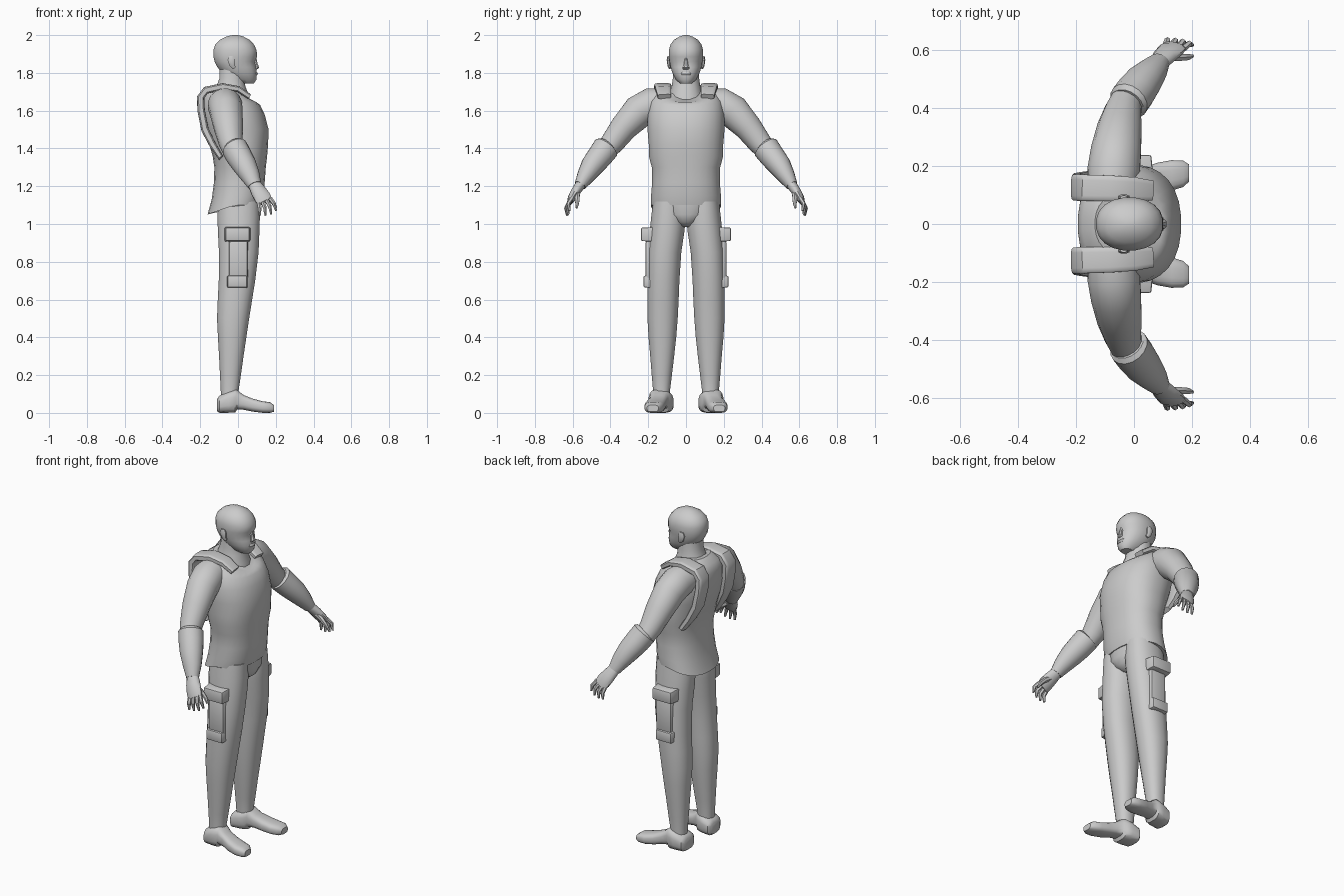
import bpy, bmesh, math
from mathutils import Vector

GREY = bpy.data.materials.new("plain_grey")
GREY.diffuse_color = (0.6, 0.6, 0.6, 1)


def finish(name, bm, mirror=False, angle=40):
    bmesh.ops.recalc_face_normals(bm, faces=bm.faces[:])
    me = bpy.data.meshes.new(name)
    bm.to_mesh(me)
    bm.free()
    me.materials.append(GREY)
    ob = bpy.data.objects.new(name, me)
    bpy.context.collection.objects.link(ob)
    bpy.ops.object.select_all(action='DESELECT')
    ob.select_set(True)
    bpy.context.view_layer.objects.active = ob
    bpy.ops.object.shade_smooth_by_angle(angle=math.radians(angle))
    if mirror:
        m = ob.modifiers.new("mirror", 'MIRROR')
        m.use_axis = (False, True, False)
    return ob


def skin(bm, loops):
    """Join closed loops of points into a capped tube."""
    rings = [[bm.verts.new(p) for p in lp] for lp in loops]
    n = len(rings[0])
    for a, b in zip(rings, rings[1:]):
        for i in range(n):
            j = (i + 1) % n
            bm.faces.new((a[i], a[j], b[j], b[i]))
    bm.faces.new(rings[0][::-1])
    bm.faces.new(rings[-1])


def unit_ring(n, power):
    """Rounded-square outline: power 2 is a circle, more is boxier."""
    e = 2 / power
    out = []
    for i in range(n):
        t = 2 * math.pi * (i + 0.5) / n
        c, s = math.cos(t), math.sin(t)
        out.append((math.copysign(abs(c) ** e, c), math.copysign(abs(s) ** e, s)))
    return out


def stack(name, rows, n=20, power=2.2, mirror=False):
    """Rows of (z, x_back, x_front, y_min, y_max, front_drop, back_drop)."""
    bm = bmesh.new()
    loops = []
    for z, xb, xf, y0, y1, fd, bd in rows:
        loops.append([((xb + xf) / 2 + c * (xf - xb) / 2,
                       (y0 + y1) / 2 + s * (y1 - y0) / 2,
                       z - fd * max(c, 0) - bd * max(-c, 0))
                      for c, s in unit_ring(n, power)])
    skin(bm, loops)
    return finish(name, bm, mirror)


def centred(rows):
    """Rows of (z, x_back, x_front, half_width[, front_drop, back_drop])."""
    return [(r[0], r[1], r[2], -r[3], r[3], *(r[4:] or (0, 0))) for r in rows]


def sweep(bm, pts, n=12, power=2, ref=(1, 0, 0)):
    """Tube along points of (x, y, z, width along ref, thickness)."""
    ps = [Vector(p[:3]) for p in pts]
    ref = Vector(ref)
    loops = []
    for i, p in enumerate(ps):
        t = (ps[min(i + 1, len(ps) - 1)] - ps[max(i - 1, 0)]).normalized()
        u = (ref - ref.dot(t) * t).normalized()
        v = t.cross(u)
        loops.append([p + u * c * pts[i][3] + v * s * pts[i][4]
                      for c, s in unit_ring(n, power)])
    skin(bm, loops)


def tube(name, pts, n=12, power=2, ref=(1, 0, 0), mirror=True):
    bm = bmesh.new()
    sweep(bm, pts, n, power, ref)
    return finish(name, bm, mirror)


# Head, with the brow standing out over the eyes
stack("head", centred([
    (1.745, 0.0, 0.085, 0.032), (1.765, -0.05, 0.099, 0.055),
    (1.80, -0.085, 0.100, 0.073), (1.83, -0.11, 0.097, 0.082),
    (1.86, -0.125, 0.089, 0.088), (1.885, -0.131, 0.102, 0.091),
    (1.92, -0.132, 0.100, 0.092), (1.95, -0.122, 0.086, 0.083),
    (1.975, -0.096, 0.062, 0.064), (1.993, -0.06, 0.028, 0.034),
    (2.0, -0.03, 0.0, 0.01)]))
stack("nose", centred([(1.818, 0.08, 0.100, 0.018), (1.828, 0.08, 0.114, 0.019),
                       (1.85, 0.08, 0.104, 0.011), (1.88, 0.08, 0.098, 0.008)]), n=8)
stack("lips", centred([(1.785, 0.08, 0.100, 0.026), (1.795, 0.08, 0.106, 0.028),
                       (1.806, 0.08, 0.101, 0.022)]), n=10)
tube("ear", [(-0.02, 0.086, 1.825, 0.010, 0.006), (-0.03, 0.090, 1.84, 0.015, 0.009),
             (-0.035, 0.093, 1.87, 0.022, 0.010), (-0.035, 0.092, 1.89, 0.012, 0.006)], n=8)
stack("neck", centred([(1.60, -0.13, 0.07, 0.10), (1.68, -0.13, 0.06, 0.09),
                       (1.73, -0.115, 0.040, 0.077), (1.77, -0.10, 0.035, 0.071),
                       (1.83, -0.10, 0.035, 0.068)]), n=16)

# Shirt: hem dips at the back, collar dips at the front
stack("shirt", centred([
    (1.10, -0.162, 0.125, 0.187, 0.0, 0.05), (1.15, -0.140, 0.137, 0.186, 0, 0.02),
    (1.22, -0.128, 0.142, 0.180), (1.30, -0.126, 0.148, 0.182),
    (1.36, -0.135, 0.155, 0.198), (1.42, -0.152, 0.160, 0.198),
    (1.50, -0.178, 0.163, 0.205), (1.58, -0.194, 0.142, 0.205),
    (1.66, -0.194, 0.118, 0.190, 0.03, 0), (1.705, -0.178, 0.098, 0.158, 0.06, 0),
    (1.735, -0.135, 0.080, 0.108, 0.09, 0)]), n=28, power=2.3)

# Raised straps over the shoulders and down the back
tube("shoulder_strap", [
    (0.06, 0.115, 1.675, 0.035, 0.014), (0.0, 0.12, 1.715, 0.042, 0.016),
    (-0.08, 0.123, 1.728, 0.045, 0.018), (-0.17, 0.125, 1.708, 0.046, 0.020),
    (-0.198, 0.126, 1.67, 0.046, 0.020), (-0.195, 0.13, 1.60, 0.046, 0.020),
    (-0.175, 0.135, 1.50, 0.045, 0.020), (-0.135, 0.145, 1.42, 0.040, 0.018),
    (-0.09, 0.16, 1.35, 0.030, 0.014)], power=5, ref=(0, 1, 0))

# Pelvis and trouser legs
stack("pelvis", centred([(0.985, -0.05, 0.07, 0.03), (1.01, -0.09, 0.105, 0.075),
                         (1.05, -0.105, 0.122, 0.13), (1.14, -0.11, 0.12, 0.17)]))
stack("trouser_leg", [r + (0, 0) for r in (
    (1.12, -0.105, 0.115, 0.010, 0.175), (1.04, -0.110, 0.117, 0.003, 0.185),
    (0.97, -0.108, 0.115, 0.006, 0.192), (0.85, -0.102, 0.110, 0.024, 0.202),
    (0.70, -0.103, 0.092, 0.034, 0.206), (0.60, -0.108, 0.076, 0.038, 0.206),
    (0.50, -0.112, 0.060, 0.043, 0.205), (0.40, -0.107, 0.045, 0.051, 0.199),
    (0.30, -0.101, 0.030, 0.062, 0.190), (0.20, -0.096, 0.016, 0.074, 0.182),
    (0.12, -0.092, 0.004, 0.084, 0.175), (0.06, -0.09, 0.005, 0.085, 0.175))],
    mirror=True)

# Shoe: raised heel, arch, then a toe that turns outwards
bm = bmesh.new()
skin(bm, [[(x, yc + c * hw, (z0 + z1) / 2 + s * (z1 - z0) / 2)
           for c, s in unit_ring(16, 3)]
          for x, yc, hw, z0, z1 in (
    (-0.110, 0.125, 0.045, 0.008, 0.075), (-0.098, 0.127, 0.062, 0.0, 0.092),
    (-0.05, 0.132, 0.066, 0.0, 0.115), (-0.015, 0.138, 0.060, 0.0, 0.125),
    (-0.005, 0.140, 0.052, 0.018, 0.122), (0.03, 0.148, 0.047, 0.016, 0.095),
    (0.08, 0.160, 0.052, 0.006, 0.075), (0.13, 0.168, 0.053, 0.0, 0.062),
    (0.17, 0.173, 0.046, 0.0, 0.057), (0.19, 0.176, 0.030, 0.006, 0.042))])
finish("shoe", bm, True)


# Thigh pockets
def pad(name, x0, x1, y0, y1, z0, z1):
    bm = bmesh.new()
    bmesh.ops.create_cube(bm, size=1)
    for v in bm.verts:
        taper = 0.88 if v.co.y > 0 else 1
        v.co = ((x0 + x1) / 2 + v.co.x * (x1 - x0) * taper,
                (y0 + y1) / 2 + v.co.y * (y1 - y0),
                (z0 + z1) / 2 + v.co.z * (z1 - z0) * taper)
    bmesh.ops.bevel(bm, geom=bm.edges[:], offset=0.007, segments=2, profile=0.5,
                    affect='EDGES')
    finish(name, bm, True)


pad("upper_pocket_flap", -0.073, 0.068, 0.15, 0.238, 0.905, 0.985)
pad("pocket_body", -0.052, 0.056, 0.15, 0.214, 0.70, 0.92)
pad("lower_pocket_flap", -0.062, 0.055, 0.15, 0.225, 0.66, 0.73)

# Arms: sleeve, then a wider forearm cuff
tube("sleeve", [
    (-0.075, 0.12, 1.635, 0.085, 0.085), (-0.07, 0.185, 1.63, 0.092, 0.092),
    (-0.062, 0.25, 1.595, 0.088, 0.090), (-0.05, 0.33, 1.51, 0.078, 0.074),
    (-0.038, 0.39, 1.43, 0.064, 0.064), (-0.025, 0.43, 1.385, 0.055, 0.055)], n=16)
tube("forearm_cuff", [
    (-0.022, 0.418, 1.408, 0.060, 0.060), (-0.018, 0.424, 1.402, 0.070, 0.072),
    (0.005, 0.455, 1.36, 0.070, 0.068), (0.035, 0.495, 1.31, 0.064, 0.062),
    (0.065, 0.53, 1.255, 0.052, 0.048), (0.088, 0.56, 1.205, 0.037, 0.032)], n=16)

# Hand with curled fingers and a thumb
bm = bmesh.new()
sweep(bm, [(0.085, 0.556, 1.212, 0.034, 0.028), (0.108, 0.582, 1.175, 0.042, 0.026),
           (0.130, 0.603, 1.14, 0.046, 0.022), (0.143, 0.614, 1.118, 0.042, 0.015)])
across = Vector((0.88, -0.18, 0.40)).normalized()
for k in range(4):
    o = (k - 1.5) * 0.022
    b = Vector((0.140, 0.612, 1.123)) + across * o
    reach = 1 - 0.12 * abs(k - 1.6)
    mid = b + Vector((0.016 + o * 0.3, 0.020, -0.034)) * reach
    tip = b + Vector((0.022 + o * 0.5, 0.014, -0.080)) * reach
    sweep(bm, [(*b, 0.012, 0.012), (*mid, 0.011, 0.011), (*tip, 0.006, 0.006)], n=6)
sweep(bm, [(0.11, 0.575, 1.175, 0.016, 0.016), (0.155, 0.575, 1.145, 0.014, 0.014),
           (0.185, 0.576, 1.115, 0.012, 0.011), (0.202, 0.58, 1.085, 0.006, 0.006)],
      n=6, ref=(0, 1, 0))
finish("hand", bm, True)
